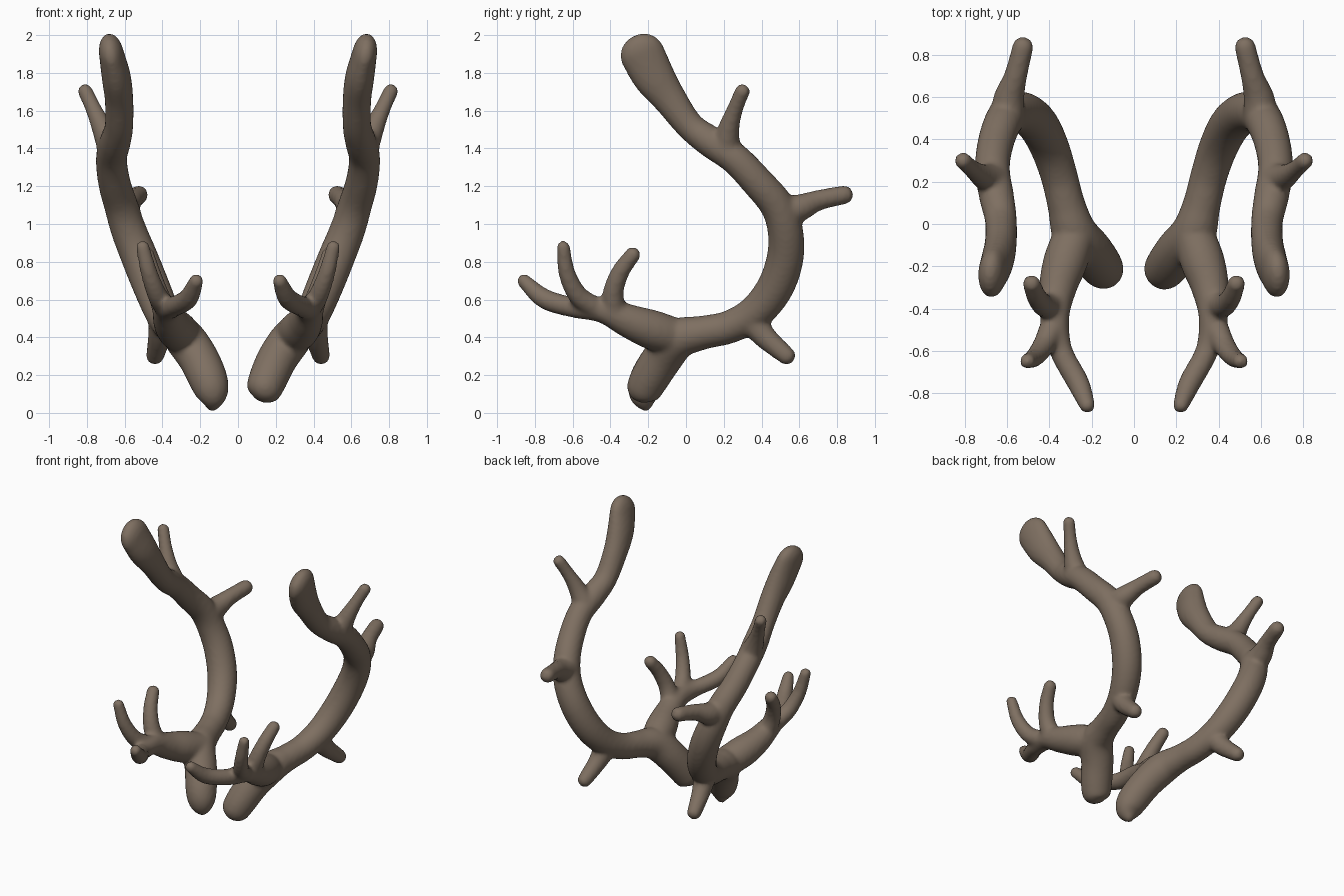
import bpy, bmesh, math
from mathutils import Vector

if "Cube" in bpy.data.objects:
    bpy.data.objects.remove(bpy.data.objects["Cube"])

# Each point: x, y, z, radius (optional second radius flattens the section)
BEAM = [(.155, -.2, .17, .102), (.21, -.125, .29, .107), (.28, -.045, .39, .108),
        (.32, .09, .425, .09), (.355, .23, .455, .088), (.40, .365, .53, .093),
        (.455, .47, .66, .098), (.52, .525, .82, .098), (.58, .525, .97, .094),
        (.62, .48, 1.1, .09), (.655, .38, 1.22, .086), (.67, .26, 1.345, .083),
        (.65, .13, 1.435, .083), (.63, .02, 1.52, .076), (.63, -.085, 1.66, .076, .09),
        (.645, -.17, 1.78, .077, .112), (.67, -.232, 1.9, .066, .12)]
TINES = [
    # brow branch
    [(.28, -.05, .40, .1), (.325, -.18, .44, .105), (.36, -.3, .485, .09), (.375, -.44, .545, .07),
     (.345, -.6, .56, .055), (.265, -.75, .605, .053), (.22, -.86, .70, .038)],
    # brow side tines
    [(.38, -.47, .55, .06), (.425, -.57, .62, .053), (.47, -.63, .74, .045), (.505, -.65, .88, .036)],
    [(.385, -.38, .53, .065), (.425, -.385, .64, .055), (.46, -.345, .75, .048), (.485, -.28, .84, .042)],
    # lower back tine
    [(.395, .34, .5, .08), (.415, .42, .4, .062), (.44, .535, .3, .048)],
    # rear tine
    [(.60, .5, 1.06, .085), (.59, .6, 1.085, .073), (.56, .7, 1.125, .055), (.525, .84, 1.155, .05)],
    # upper tine
    [(.665, .21, 1.39, .08), (.715, .225, 1.5, .058), (.765, .26, 1.61, .043), (.81, .3, 1.705, .04)],
]
SIDES, STEPS = 20, 6


def spline(points):
    """Catmull-Rom samples through the points, radii included."""
    pts = [Vector((*p, p[3]) if len(p) == 4 else p) for p in points]
    pts = [2 * pts[0] - pts[1]] + pts + [2 * pts[-1] - pts[-2]]
    out = []
    for i in range(1, len(pts) - 2):
        a, b, c, d = pts[i - 1:i + 3]
        for s in range(STEPS):
            t = s / STEPS
            out.append(.5 * (2 * b + (c - a) * t + (2 * a - 5 * b + 4 * c - d) * t ** 2
                             + (3 * b - a - 3 * c + d) * t ** 3))
    return out + [pts[-2]]


def tube(bm, points, side):
    samples = spline(points)
    centres = [Vector(s[:3]) for s in samples]
    rings = []
    for i, s in enumerate(samples):
        t = (centres[min(i + 1, len(centres) - 1)] - centres[max(i - 1, 0)]).normalized()
        rings.append((centres[i], t, s[3], s[4]))
    # rounded end
    c, t, ra, rb = rings[-1]
    for k in range(1, 6):
        ang = k * math.pi / 2 / 5.3
        rings.append((c + t * max(ra, rb) * .9 * math.sin(ang), t,
                      ra * math.cos(ang), rb * math.cos(ang)))
    loops = []
    for c, t, ra, rb in rings:
        u = Vector((1, 0, 0))
        u = (u - t * u.dot(t)).normalized()
        v = t.cross(u)
        loop = []
        for k in range(SIDES):
            ang = 2 * math.pi * k / SIDES
            p = c + u * ra * math.cos(ang) + v * rb * math.sin(ang)
            loop.append(bm.verts.new((p.x * side, p.y, p.z)))
        loops.append(loop)
    for a, b in zip(loops, loops[1:]):
        for k in range(SIDES):
            n = (k + 1) % SIDES
            bm.faces.new((a[k], a[n], b[n], b[k]))
    bm.faces.new(loops[0][::-1])
    bm.faces.new(loops[-1])


bone = bpy.data.materials.new("antler_brown")
bone.diffuse_color = (.21, .16, .12, 1)
bone.use_nodes = True
bone.node_tree.nodes["Principled BSDF"].inputs["Base Color"].default_value = bone.diffuse_color


def antler(name, side, stump):
    bm = bmesh.new()
    for path in [stump + BEAM] + TINES:
        tube(bm, path, side)
    bmesh.ops.recalc_face_normals(bm, faces=bm.faces)
    mesh = bpy.data.meshes.new(name)
    bm.to_mesh(mesh)
    bm.free()
    ob = bpy.data.objects.new(name, mesh)
    bpy.context.collection.objects.link(ob)
    mesh.materials.append(bone)
    # fuse the tubes and soften the forks
    rm = ob.modifiers.new("fuse", 'REMESH')
    rm.mode = 'VOXEL'
    rm.voxel_size = .014
    rm.use_smooth_shade = True
    sm = ob.modifiers.new("soften", 'SMOOTH')
    sm.factor = .5
    sm.iterations = 6


# broken stumps differ slightly between the sides
antler("right_antler", 1, [(.115, -.235, .065, .03), (.13, -.228, .1, .085)])
antler("left_antler", -1, [(.135, -.205, .012, .018), (.135, -.22, .085, .08)])
